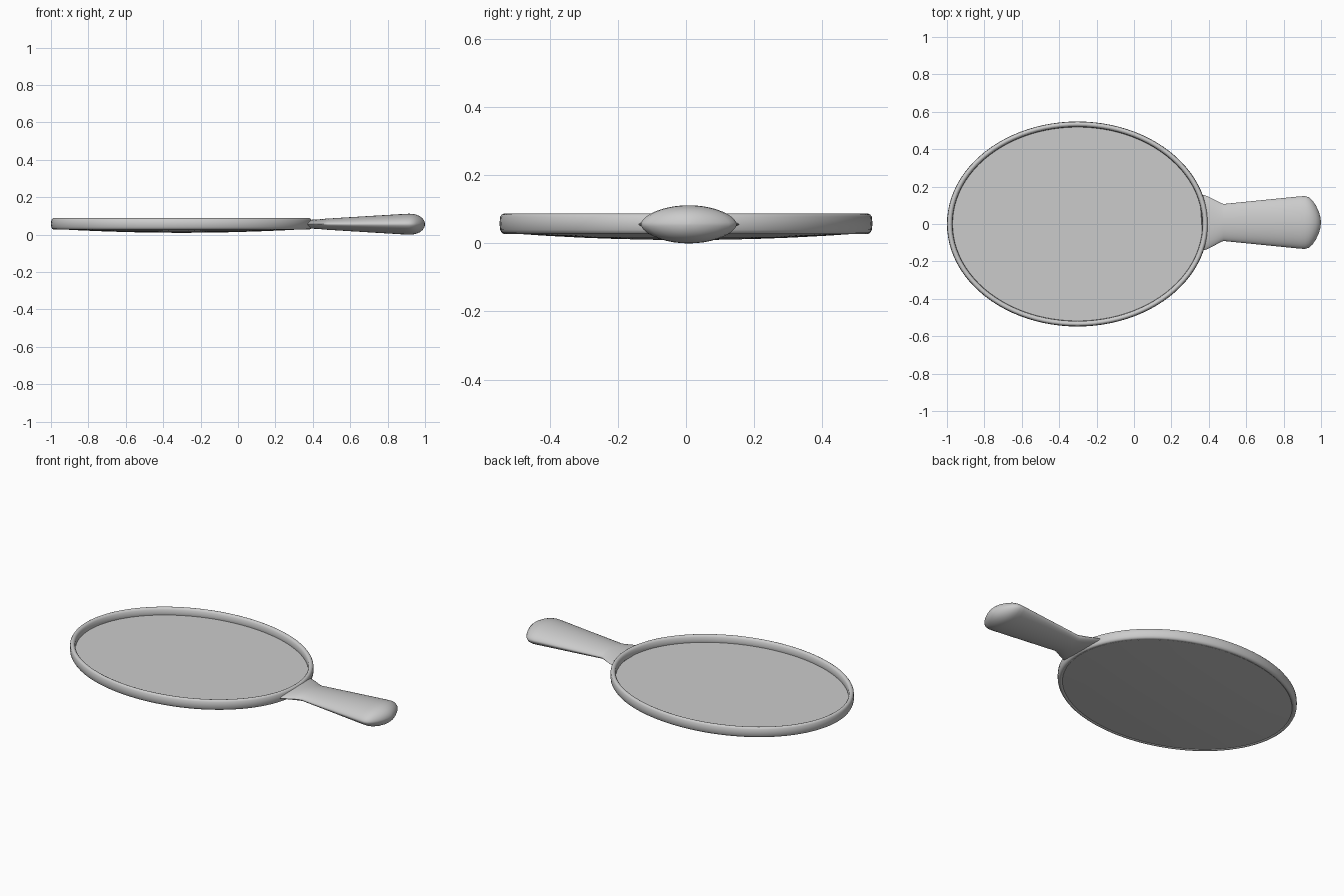
import bpy, bmesh, math

if "Cube" in bpy.data.objects:
    bpy.data.objects.remove(bpy.data.objects["Cube"])

CX = -0.302          # centre of the oval
A, B = 0.698, 0.548  # outer half sizes of the oval


def finish(name, bm, angle=40):
    bmesh.ops.recalc_face_normals(bm, faces=bm.faces)
    me = bpy.data.meshes.new(name)
    bm.to_mesh(me)
    bm.free()
    ob = bpy.data.objects.new(name, me)
    bpy.context.collection.objects.link(ob)
    bpy.ops.object.select_all(action='DESELECT')
    ob.select_set(True)
    bpy.context.view_layer.objects.active = ob
    bpy.ops.object.shade_smooth_by_angle(angle=math.radians(angle))
    return ob


def bridge(bm, rings, closed=False):
    n = len(rings[0])
    pairs = list(zip(rings, rings[1:])) + ([(rings[-1], rings[0])] if closed else [])
    for r, s in pairs:
        for i in range(n):
            j = (i + 1) % n
            bm.faces.new((r[i], r[j], s[j], s[i]))


def oval_ring(bm, a, b, z, n=96):
    return [bm.verts.new((CX + a * math.cos(2 * math.pi * i / n),
                          b * math.sin(2 * math.pi * i / n), z)) for i in range(n)]


# raised oval rim with rounded corners: (inset, z)
bm = bmesh.new()
profile = [(0.007, 0.031), (0.002, 0.040), (0, 0.058), (0.002, 0.078), (0.007, 0.085),
           (0.014, 0.088), (0.022, 0.085), (0.028, 0.077), (0.030, 0.058),
           (0.029, 0.034), (0.022, 0.028), (0.014, 0.027)]
bridge(bm, [oval_ring(bm, A - d, B - d, z) for d, z in profile], closed=True)
finish("oval_rim", bm, 60)

# plate filling the rim: flat face above, shallow bulge below
bm = bmesh.new()
steps = [0.04, 0.2, 0.4, 0.6, 0.8, 1.0]
bottom = [oval_ring(bm, 0.672 * t, 0.522 * t, 0.010 + 0.020 * t * t) for t in steps]
top = [oval_ring(bm, 0.672 * t, 0.522 * t, 0.046) for t in reversed(steps)]
bridge(bm, bottom + top)
bm.faces.new(bottom[0])
bm.faces.new(top[-1])
finish("plate", bm)

# lens-section handle: (x, half width, half height)
bm = bmesh.new()
stations = [(0.380, 0.152, 0.023), (0.400, 0.145, 0.024), (0.435, 0.123, 0.026),
            (0.465, 0.104, 0.029), (0.480, 0.099, 0.030), (0.69, 0.120, 0.043),
            (0.89, 0.140, 0.055), (0.915, 0.141, 0.056), (0.935, 0.135, 0.055),
            (0.953, 0.119, 0.051), (0.972, 0.092, 0.043), (0.987, 0.061, 0.031),
            (0.996, 0.031, 0.017), (1.0, 0.004, 0.003)]
rings = []
for k, (x, w, h) in enumerate(stations):
    bend = max(0.0, 1 - k / 3)        # root follows the oval
    power = 1.5 - 0.32 * min(1, k / 4)  # sharp edges at the flare, fuller grip
    ring = []
    for i in range(40):
        t = 2 * math.pi * i / 40
        y, s = w * math.cos(t) + 0.008, math.sin(t)
        dx = 0.68 * (math.sqrt(1 - (y / B) ** 2) - 1) * bend
        z = 0.056 + h * math.copysign(abs(s) ** power, s)
        ring.append(bm.verts.new((x + dx, y, z)))
    rings.append(ring)
bridge(bm, rings)
bm.faces.new(rings[0])
bm.faces.new(rings[-1])
finish("handle", bm, 60)
